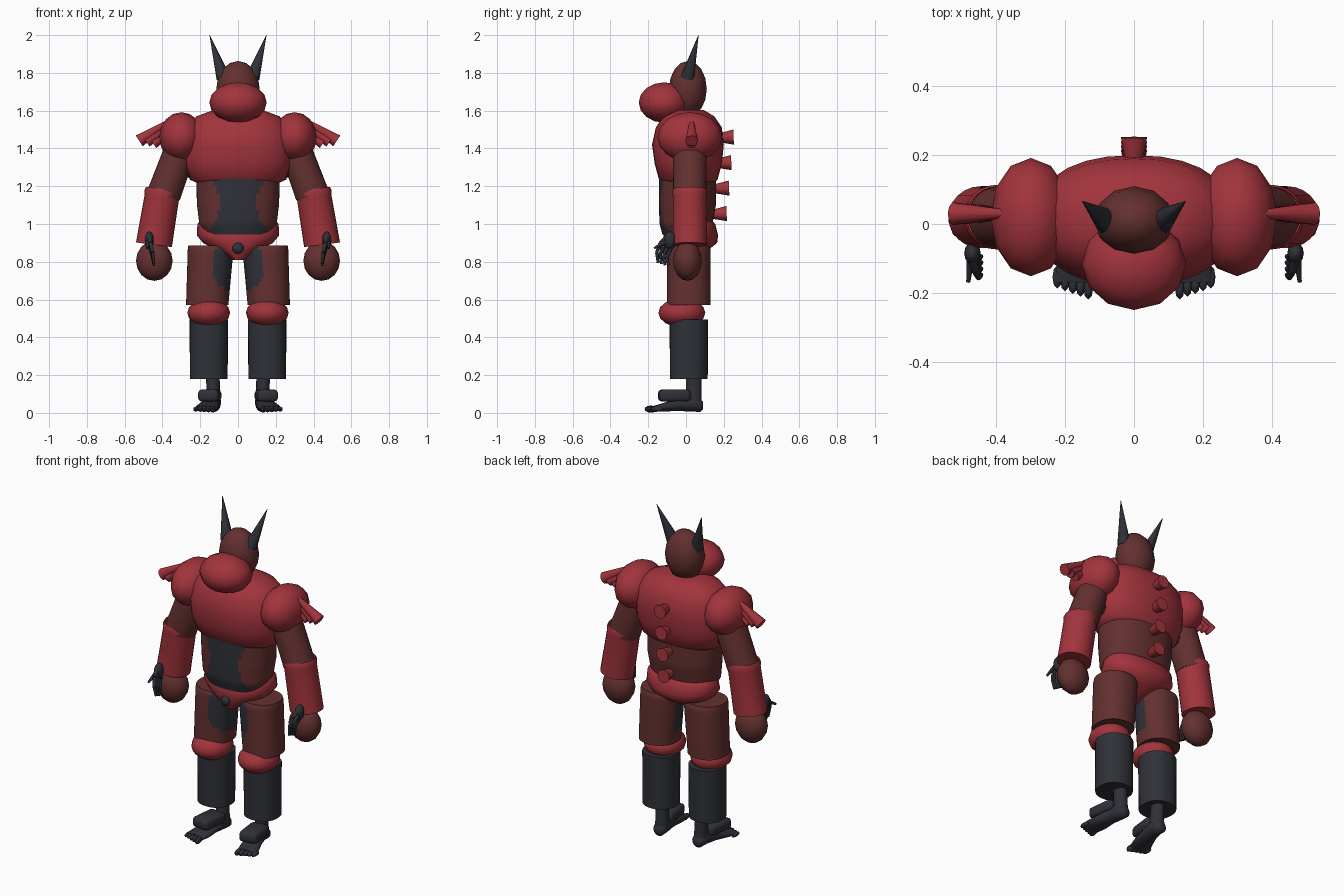
import bpy, bmesh, math
from mathutils import Vector, Matrix

if "Cube" in bpy.data.objects:
    bpy.data.objects.remove(bpy.data.objects["Cube"])


def material(name, rgb):
    m = bpy.data.materials.new(name)
    m.diffuse_color = (*rgb, 1)
    m.use_nodes = True
    m.node_tree.nodes["Principled BSDF"].inputs["Base Color"].default_value = m.diffuse_color
    return m


RED = material("red_shell", (0.36, 0.034, 0.045))
BROWN = material("dark_brown_shell", (0.125, 0.03, 0.029))
DARK = material("charcoal", (0.029, 0.031, 0.040))


def finish(bm, name, mats, mirror=False, angle=50, rule=None):
    """Turn a bmesh into a named, smooth shaded object."""
    bmesh.ops.recalc_face_normals(bm, faces=bm.faces)
    if rule:
        for f in bm.faces:
            f.material_index = 1 if rule(f.calc_center_median()) else 0
    me = bpy.data.meshes.new(name)
    bm.to_mesh(me)
    bm.free()
    ob = bpy.data.objects.new(name, me)
    bpy.context.collection.objects.link(ob)
    for m in mats:
        me.materials.append(m)
    if mirror:
        ob.modifiers.new("mirror", 'MIRROR').use_mirror_merge = False
    bpy.ops.object.select_all(action='DESELECT')
    ob.select_set(True)
    bpy.context.view_layer.objects.active = ob
    bpy.ops.object.shade_smooth_by_angle(angle=math.radians(angle))
    return ob


def loft(bm, rings, axis='z', n=24, p=2.0, tilt=0.0, steps=1):
    """Skin superellipse rings (a, cu, cv, ru, rv) along the z or y axis."""
    full = []
    for r0, r1 in zip(rings, rings[1:]):
        full += [[a + (b - a) * k / steps for a, b in zip(r0, r1)] for k in range(steps)]
    full.append(rings[-1])
    loops = []
    for a, cu, cv, ru, rv in full:
        loop = []
        for i in range(n):
            t = 2 * math.pi * i / n
            c, s = math.cos(t), math.sin(t)
            du = ru * math.copysign(abs(c) ** (2 / p), c)
            dv = rv * math.copysign(abs(s) ** (2 / p), s)
            co = (cu + du, cv + dv, a + tilt * du) if axis == 'z' else (cu + du, a, cv + dv)
            loop.append(bm.verts.new(co))
        loops.append(loop)
    for A, B in zip(loops, loops[1:]):
        for i in range(n):
            bm.faces.new((A[i], A[(i + 1) % n], B[(i + 1) % n], B[i]))
    bm.faces.new(loops[0])
    bm.faces.new(loops[-1])


def ball(bm, c, r, u=12, v=8):
    bmesh.ops.create_uvsphere(bm, u_segments=u, v_segments=v, radius=1,
                              matrix=Matrix.Translation(c) @ Matrix.Diagonal((*r, 1)))


def cone(bm, p0, p1, r0, r1, n=10):
    p0, p1 = Vector(p0), Vector(p1)
    d = p1 - p0
    rot = d.to_track_quat('Z', 'Y').to_matrix().to_4x4()
    bmesh.ops.create_cone(bm, cap_ends=True, segments=n, radius1=r0, radius2=r1, depth=d.length,
                          matrix=Matrix.Translation((p0 + p1) / 2) @ rot)


def make_loft(name, mats, rings, mirror=False, rule=None, **kw):
    bm = bmesh.new()
    loft(bm, rings, **kw)
    return finish(bm, name, mats, mirror, rule=rule)


def make_ball(name, mat, c, r, mirror=False, **kw):
    bm = bmesh.new()
    ball(bm, c, r, **kw)
    return finish(bm, name, [mat], mirror)


# Head, muzzle, neck and horns
make_ball("head", BROWN, (0, 0.01, 1.715), (0.115, 0.1, 0.148))
make_ball("muzzle", RED, (0, -0.115, 1.643), (0.152, 0.135, 0.107))
make_loft("neck", [DARK], [(1.52, 0, 0.02, 0.06, 0.06), (1.64, 0, 0.02, 0.05, 0.05)])
bm = bmesh.new()
cone(bm, (0.078, 0.008, 1.775), (0.15, 0.066, 2.0), 0.037, 0.001)
finish(bm, "horn", [DARK], True)

# Torso shells
make_loft("chest", [RED], [
    (1.205, 0, 0.015, 0.19, 0.12), (1.235, 0, 0.012, 0.255, 0.155), (1.32, 0, 0.012, 0.285, 0.178),
    (1.42, 0, 0.01, 0.29, 0.19), (1.51, 0, 0.015, 0.27, 0.175), (1.57, 0, 0.015, 0.22, 0.135),
    (1.603, 0, 0.015, 0.13, 0.08)], n=28, p=2.3)


def belly_patch(c):
    return c.y < -0.02 and abs(c.x) < 0.098 + 2.6 * (c.z - 1.11) ** 2


make_loft("belly", [BROWN, DARK], [
    (0.945, 0, -0.01, 0.17, 0.115), (1.0, 0, 0.0, 0.205, 0.14), (1.11, 0, 0.008, 0.218, 0.152),
    (1.25, 0, 0.008, 0.22, 0.152)], n=64, p=2.3, steps=6, rule=belly_patch)
make_loft("pelvis", [RED], [
    (0.81, 0, -0.04, 0.03, 0.05), (0.86, 0, 0.0, 0.11, 0.115), (0.9, 0, 0.022, 0.185, 0.143),
    (0.94, 0, 0.025, 0.218, 0.145), (1.0, 0, 0.03, 0.215, 0.125), (1.025, 0, 0.03, 0.195, 0.1)],
    n=28, p=2.2)
make_ball("belt_knob", DARK, (0, -0.118, 0.872), (0.03, 0.022, 0.03))
bm = bmesh.new()
cone(bm, (0.15, 0.02, 1.3), (0.34, 0.02, 1.3), 0.06, 0.05)
finish(bm, "inner_arm_joint", [DARK], True)

# Flared spines down the back
bm = bmesh.new()
for z, y in ((1.46, 0.252), (1.325, 0.24), (1.19, 0.228), (1.055, 0.215)):
    cone(bm, (0, y - 0.085, z - 0.004), (0, y, z), 0.022, 0.04)
finish(bm, "back_spines", [RED])

# Shoulders with flared spikes
make_ball("shoulder", RED, (0.3, 0.02, 1.46), (0.117, 0.172, 0.132))
bpy.context.object.modifiers.new("mirror", 'MIRROR').use_mirror_merge = False
bm = bmesh.new()
cone(bm, (0.37, 0.03, 1.54), (0.523, 0.03, 1.44), 0.012, 0.034)
cone(bm, (0.37, 0.03, 1.51), (0.485, 0.03, 1.435), 0.012, 0.031)
cone(bm, (0.37, 0.03, 1.475), (0.448, 0.03, 1.425), 0.012, 0.028)
finish(bm, "shoulder_spikes", [RED], True)

# Arms
make_loft("upper_arm", [BROWN], [
    (1.42, 0.31, 0.02, 0.07, 0.08), (1.34, 0.325, 0.02, 0.082, 0.09), (1.15, 0.395, 0.02, 0.086, 0.088)],
    True, tilt=0.3)
make_loft("forearm", [RED], [
    (1.155, 0.4, 0.02, 0.086, 0.085), (1.185, 0.398, 0.02, 0.088, 0.088), (1.17, 0.4, 0.02, 0.094, 0.094),
    (1.145, 0.403, 0.02, 0.091, 0.09), (0.89, 0.445, 0.02, 0.095, 0.09)], True, tilt=0.13)
make_ball("hand_shell", BROWN, (0.443, 0.008, 0.805), (0.097, 0.076, 0.106))

bpy.context.object.modifiers.new("mirror", 'MIRROR').use_mirror_merge = False

# Inner hand with curled fingers
bm = bmesh.new()
ball(bm, (0.47, -0.085, 0.915), (0.024, 0.032, 0.045))
for dy, dz in ((0.0, 0.03), (0.018, 0.012), (0.036, -0.008), (0.054, -0.02)):
    pts = [(0.472, -0.09 + dy * 0.4, 0.91 + dz), (0.462, -0.135 + dy, 0.88 + dz * 0.6),
           (0.452, -0.155 + dy, 0.835 + dz * 0.5), (0.445, -0.148 + dy, 0.785 + dz * 0.3)]
    for k in range(3):
        cone(bm, pts[k], pts[k + 1], 0.013 - 0.002 * k, 0.011 - 0.002 * k, 8)
cone(bm, (0.475, -0.1, 0.91), (0.482, -0.168, 0.872), 0.012, 0.006, 8)
finish(bm, "fingers", [DARK], True)


# Legs
def thigh_patch(c):
    e = ((c.x - 0.03) / 0.105) ** 2 + ((c.z - 0.785) / 0.145) ** 2
    return c.y < 0.05 and e < 1


make_loft("thigh", [BROWN, DARK], [
    (0.885, 0.145, 0.015, 0.118, 0.108), (0.865, 0.145, 0.015, 0.121, 0.115),
    (0.57, 0.163, 0.015, 0.112, 0.115)], True, n=48, p=2.2, steps=12, rule=thigh_patch)
make_ball("knee", RED, (0.155, -0.022, 0.53), (0.113, 0.124, 0.077), True, u=16)
make_loft("shin", [DARK], [(0.18, 0.155, 0.015, 0.1, 0.1), (0.495, 0.154, 0.015, 0.102, 0.102)],
          True, n=28, p=2.2)

# Feet with toes and ankle cuffs
bm = bmesh.new()
loft(bm, [(0.05, 0.13, 0.04, 0.04, 0.045), (0.11, 0.13, 0.04, 0.036, 0.042),
          (0.22, 0.135, 0.04, 0.036, 0.042)], n=14)
loft(bm, [(0.09, 0.13, 0.04, 0.02, 0.02), (0.075, 0.13, 0.04, 0.036, 0.036),
          (0.03, 0.132, 0.052, 0.042, 0.046), (-0.04, 0.145, 0.045, 0.048, 0.036),
          (-0.12, 0.163, 0.03, 0.062, 0.023), (-0.17, 0.175, 0.022, 0.06, 0.016)], axis='y', n=14)
for i in range(5):
    ball(bm, (0.133 + 0.0225 * i, -0.186 + 0.008 * i, 0.02), (0.014, 0.034, 0.019 - 0.0015 * i), 8, 6)
for v in bm.verts:
    v.co.z = max(v.co.z, 0)
finish(bm, "foot", [DARK], True)
bm = bmesh.new()
bmesh.ops.create_cube(bm, size=1, matrix=Matrix.Translation((0.15, -0.062, 0.092))
                      @ Matrix.Rotation(0.12, 4, 'Z') @ Matrix.Diagonal((0.108, 0.165, 0.062, 1)))
bmesh.ops.bevel(bm, geom=list(bm.edges), offset=0.018, segments=2, affect='EDGES', profile=0.5)
finish(bm, "ankle_cuff", [DARK], True)
